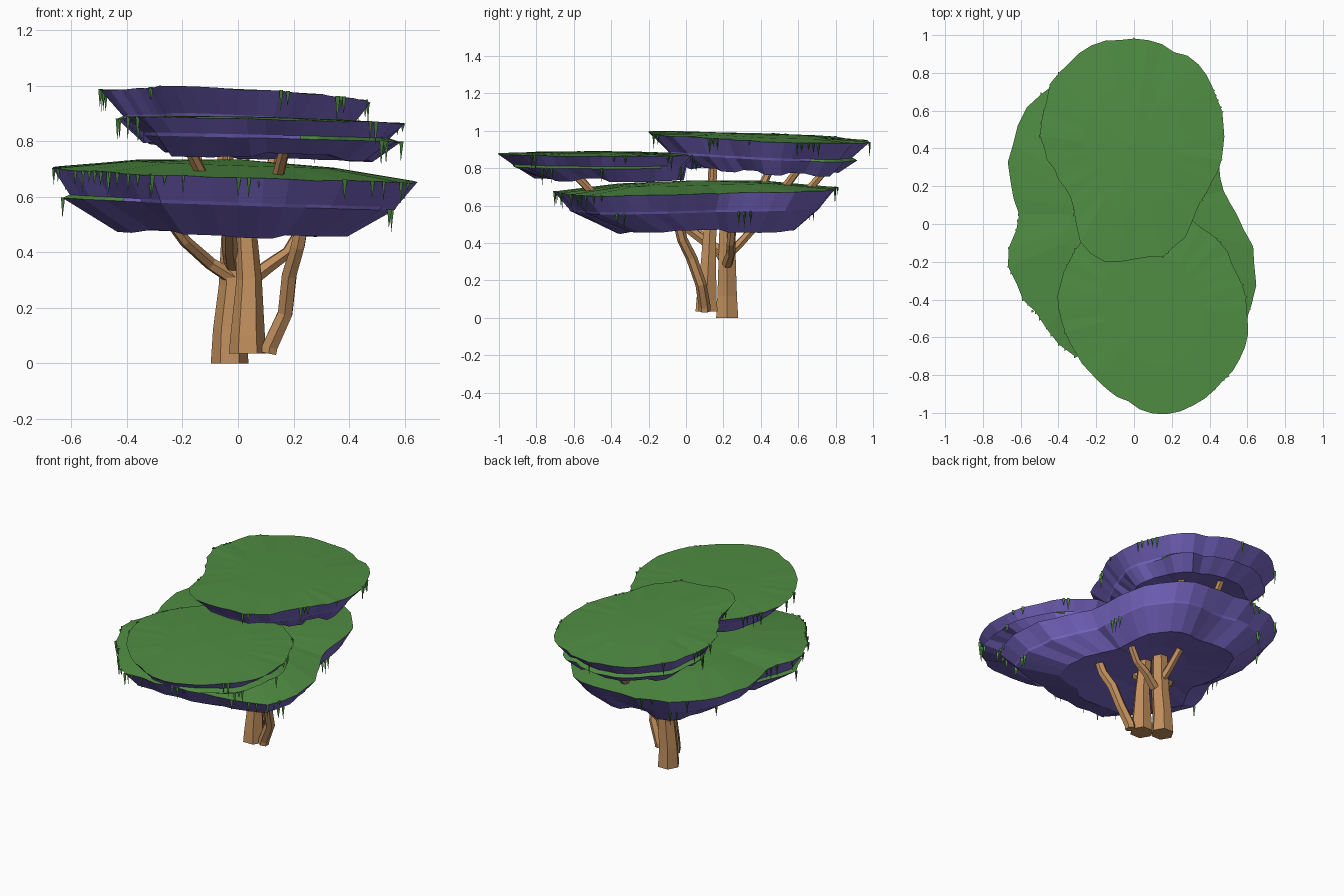
import bpy, bmesh, math, random
from mathutils import Vector

random.seed(4)
if "Cube" in bpy.data.objects:
    bpy.data.objects.remove(bpy.data.objects["Cube"], do_unlink=True)


def material(name, color):
    m = bpy.data.materials.new(name)
    m.use_nodes = True
    m.diffuse_color = (*color, 1)
    m.node_tree.nodes["Principled BSDF"].inputs["Base Color"].default_value = (*color, 1)
    return m


GREEN = material("leaf green", (0.08, 0.268, 0.056))
PURPLE = material("underside purple", (0.188, 0.136, 0.56))
WOOD = material("bark brown", (0.53, 0.275, 0.11))
SIDES = 48


def radius_at(radii, a):
    # Smoothly interpolated polar outline
    t = a / math.tau * len(radii)
    i, f = int(t), t % 1
    p = [radii[(i + k) % len(radii)] for k in (-1, 0, 1, 2)]
    return p[1] + 0.5 * f * (p[2] - p[0] + f * (2 * p[0] - 5 * p[1] + 4 * p[2] - p[3]
                                                + f * (3 * (p[1] - p[2]) + p[3] - p[0])))


def canopy(name, center, radii, height, tilt, dome, drop, floor, shift, tuck, shelf, vines):
    cx, cy = center
    facing, spread, shelf_drop, lip = shelf
    bm = bmesh.new()
    rings = [[] for _ in range(6)]
    for i in range(SIDES):
        a = math.tau * i / SIDES
        r = radius_at(radii, a) * random.uniform(0.982, 1.018)
        away = abs((a - math.radians(facing) + math.pi) % math.tau - math.pi)
        w = min(1, max(0, (math.radians(spread) - away) * 4))
        if i % 3 == 0:
            k = random.uniform(-0.04, 0.04)
        # Dome, rim, tucked side, shelf lip, underside edge, hollow
        profile = [(0.55, -dome * 0.7, 0), (1, random.uniform(-0.003, 0.003), 0),
                   (tuck + k * 0.6, shelf_drop, 0),
                   (tuck - 0.01 + k * 0.6 + lip * w, shelf_drop + 0.012, 0),
                   (floor + k, drop + k * 0.3, shift), (floor * 0.5, drop - 0.03, shift)]
        for ring, (s, d, back) in zip(rings, profile):
            x, y = math.cos(a) * r * s, math.sin(a) * r * s + back
            ring.append(bm.verts.new((cx + x, cy + y, height + tilt[0] * x + tilt[1] * y - d)))
    for upper, lower in zip(rings, rings[1:]):
        for i in range(SIDES):
            j = (i + 1) % SIDES
            bm.faces.new((upper[i], lower[i], lower[j], upper[j]))
    top = bm.verts.new((cx, cy, height + dome))
    base = bm.verts.new((cx, cy + shift, height - drop + 0.03))
    for i in range(SIDES):
        j = (i + 1) % SIDES
        bm.faces.new((top, rings[0][i], rings[0][j]))
        bm.faces.new((base, rings[5][j], rings[5][i]))
    bm.normal_update()
    # Upward faces are leafy, everything else is the underside
    for f in bm.faces:
        f.material_index = 0 if f.normal.z > 0.45 else 1
    # Hanging vines in small clusters around the rim and shelf lip
    for _ in range(vines):
        start = random.randrange(SIDES)
        ring = rings[3] if random.random() < 0.2 else rings[1]
        for k in range(random.randint(1, 3)):
            p = ring[(start + k) % SIDES].co.lerp(ring[start].co, 0.6)
            hang_vine(bm, p, random.uniform(0.03, 0.095), random.uniform(0.006, 0.012))
    mesh_object(name, bm, [GREEN, PURPLE])


def hang_vine(bm, p, length, r):
    tip = bm.verts.new(p + Vector((0, 0, -length)))
    ring = [bm.verts.new(p + Vector((r * math.cos(a), r * math.sin(a), 0.002)))
            for a in (0, math.tau / 3, math.tau * 2 / 3)]
    bm.faces.new(ring)
    for i in range(3):
        bm.faces.new((ring[i], tip, ring[(i + 1) % 3]))


def mesh_object(name, bm, mats):
    me = bpy.data.meshes.new(name)
    bm.to_mesh(me)
    bm.free()
    for m in mats:
        me.materials.append(m)
    ob = bpy.data.objects.new(name, me)
    bpy.context.collection.objects.link(ob)


def limb(name, points):
    # Tapered six-sided limb; each point is x, y, z, radius
    cu = bpy.data.curves.new(name, "CURVE")
    cu.dimensions = "3D"
    cu.bevel_depth = 1
    cu.bevel_resolution = 1
    cu.use_fill_caps = True
    sp = cu.splines.new("POLY")
    sp.use_smooth = False
    sp.points.add(len(points) - 1)
    for p, (x, y, z, r) in zip(sp.points, points):
        p.co = (x, y, z, 1)
        p.radius = r
    cu.materials.append(WOOD)
    ob = bpy.data.objects.new(name, cu)
    bpy.context.collection.objects.link(ob)
    bpy.ops.object.select_all(action="DESELECT")
    ob.select_set(True)
    bpy.context.view_layer.objects.active = ob
    bpy.ops.object.convert(target="MESH")


# Trunks
limb("back_trunk", [(-.03, .22, 0, .068), (-.03, .22, .12, .06), (-.015, .22, .28, .054), (-.01, .22, .54, .046)])
limb("front_trunk", [(.035, .11, .035, .068), (.035, .11, .1, .062), (.04, .12, .3, .046), (.025, .13, .52, .038)])
limb("side_trunk", [(.11, .1, .035, .032), (.115, .1, .06, .032), (.17, .08, .18, .03),
                    (.185, .03, .32, .03), (.215, -.02, .42, .028), (.23, -.04, .5, .026)])
# Branches under the lower canopy
limb("right_branch", [(-.02, .2, .31, .028), (-.1, .17, .36, .024), (-.19, .08, .44, .022), (-.25, .03, .52, .02)])
limb("left_branch", [(.03, .22, .29, .03), (.11, .24, .35, .026), (.18, .24, .4, .023), (.24, .25, .5, .022)])
limb("back_branch", [(-.01, .23, .34, .026), (-.02, .29, .4, .024), (-.03, .38, .5, .022)])
limb("front_branch", [(-.02, .2, .35, .03), (-.03, .1, .41, .028), (-.03, -.02, .5, .026)])
# Struts carrying the upper canopies
for i, (x, y, dx, dy, top) in enumerate([(.02, .14, 0, .01, .84), (-.06, .14, .01, 0, .84), (-.12, .37, -.05, .09, .82),
                                         (.1, .47, .05, .15, .82), (-.05, .6, .02, .17, .82), (.13, -.45, .04, -.16, .78),
                                         (-.1, -.47, -.08, -.12, .78)]):
    limb(f"strut_{i + 1}", [(x, y, .62, .024), (x + dx, y + dy, top, .02)])

# Canopies
canopy("lower_canopy", (0, .05),
       [.55, .49, .62, .74, .75, .79, .8, .72, .61, .72, .74, .8, .72, .74, .82, .7],
       .68, (-.035, .015), .055, .21, .62, .055, .89, (207, 33, .09, .05), 26)
canopy("front_canopy", (.1, -.45),
       [.5, .48, .5, .51, .5, .53, .52, .51, .5, .47, .48, .5, .545, .56, .54, .53],
       .876, (-.025, -.005), .012, .13, .74, .045, .88, (345, 62, .055, .09), 16)
canopy("back_canopy", (0, .4),
       [.48, .5, .55, .56, .585, .58, .57, .52, .48, .43, .45, .61, .59, .57, .47, .45],
       .965, (-.045, -.04), .015, .175, .68, .02, .84, (110, 75, .09, .06), 14)
